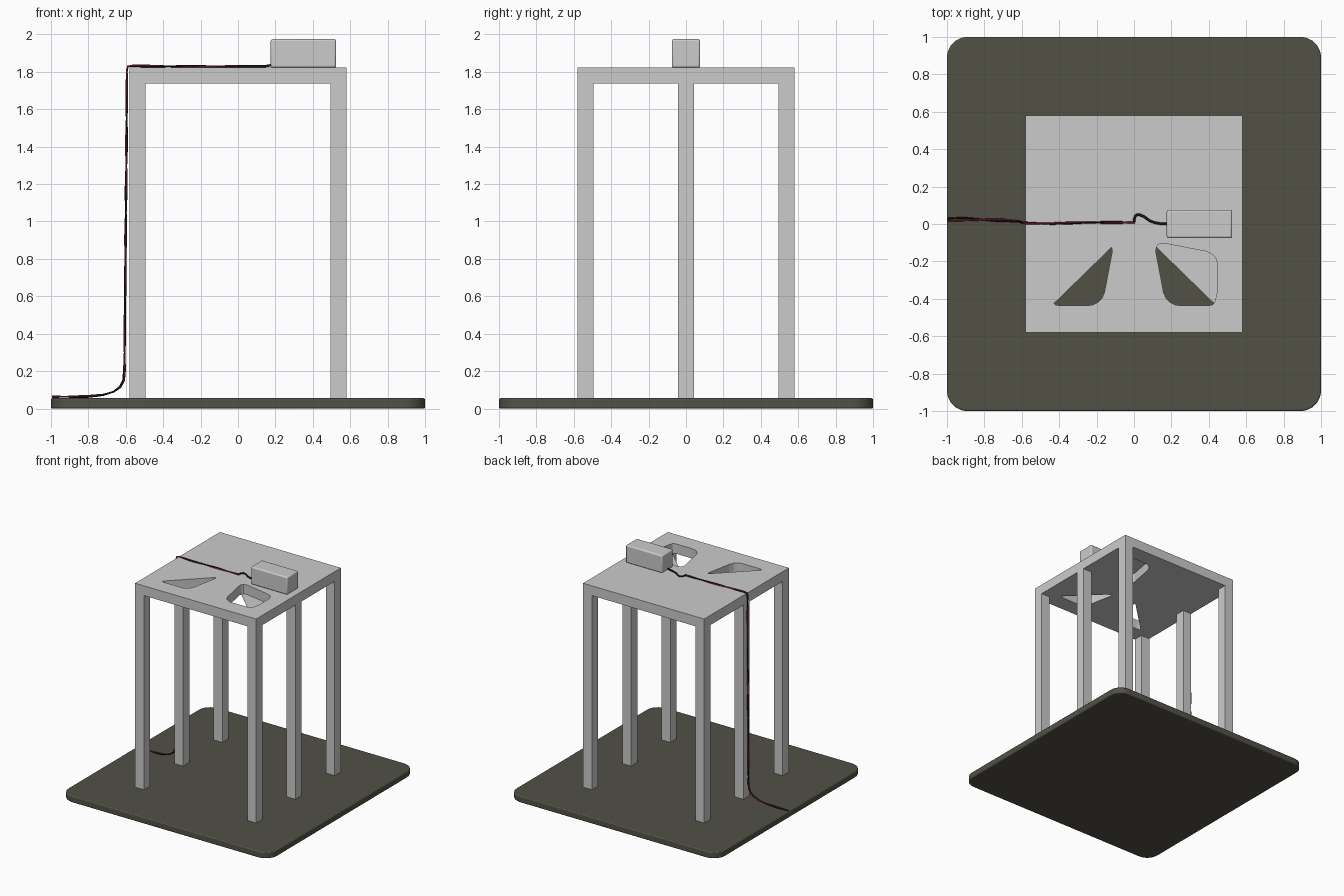
import bpy, bmesh, math
from mathutils import Vector

if "Cube" in bpy.data.objects:
    bpy.data.objects.remove(bpy.data.objects["Cube"])


def material(name, rgb):
    m = bpy.data.materials.new(name)
    m.diffuse_color = (*rgb, 1)
    m.use_nodes = True
    m.node_tree.nodes["Principled BSDF"].inputs["Base Color"].default_value = m.diffuse_color
    return m


def add_object(name, bm, mat=None):
    me = bpy.data.meshes.new(name)
    bmesh.ops.recalc_face_normals(bm, faces=bm.faces)
    bm.to_mesh(me)
    bm.free()
    ob = bpy.data.objects.new(name, me)
    bpy.context.collection.objects.link(ob)
    if mat:
        me.materials.append(mat)
    return ob


def box(name, lo, hi, mat=None):
    bm = bmesh.new()
    bmesh.ops.create_cube(bm, size=1)
    for v in bm.verts:
        v.co = [l + (c + 0.5) * (h - l) for l, h, c in zip(lo, hi, v.co)]
    return add_object(name, bm, mat)


def prism(name, outline, z0, z1, mat=None):
    bm = bmesh.new()
    face = bm.faces.new([bm.verts.new((x, y, z0)) for x, y in outline])
    geom = bmesh.ops.extrude_face_region(bm, geom=[face])["geom"]
    bmesh.ops.translate(bm, vec=(0, 0, z1 - z0),
                        verts=[g for g in geom if isinstance(g, bmesh.types.BMVert)])
    return add_object(name, bm, mat)


def soften(ob, width, segments):
    b = ob.modifiers.new("bevel", 'BEVEL')
    b.width, b.segments, b.limit_method, b.angle_limit = width, segments, 'ANGLE', math.radians(40)
    bpy.ops.object.select_all(action='DESELECT')
    ob.select_set(True)
    bpy.context.view_layer.objects.active = ob
    bpy.ops.object.shade_smooth_by_angle(angle=math.radians(35))


def cut(target, cutter):
    m = target.modifiers.new("cut", 'BOOLEAN')
    m.operation, m.solver, m.object = 'DIFFERENCE', 'EXACT', cutter
    cutter.hide_render = True
    cutter.hide_viewport = True


olive = material("dark_olive", (0.085, 0.083, 0.062))
red = material("red_wire", (0.3, 0.02, 0.045))
black = material("black_wire", (0.01, 0.01, 0.01))

# Rounded floor mat
R, corner = 1.0, 0.11
outline = []
for q in range(4):
    sx, sy = ((1, 1), (-1, 1), (-1, -1), (1, -1))[q]
    for i in range(9):
        a = math.pi / 2 * (q + i / 8)
        outline.append((sx * (R - corner) + corner * math.cos(a),
                        sy * (R - corner) + corner * math.sin(a)))
base = prism("floor_mat", outline, 0, 0.055, olive)
soften(base, 0.008, 3)

# Table top with cut-outs
H, LEG, Z0, Z1, FLOOR = 0.58, 0.085, 1.737, 1.822, 0.054
top = box("table_top", (-H, -H, Z0), (H, H, Z1))
lower = [(.12, -.125), (.116, -.145), (.158, -.366), (.173, -.4), (.195, -.42),
         (.222, -.433), (.249, -.436), (.395, -.436), (.418, -.433), (.428, -.425)]
full = lower + [(.436, -.4), (.447, -.35), (.447, -.217), (.438, -.185), (.42, -.163),
                (.388, -.147), (.165, -.104), (.147, -.104), (.13, -.11)]
cut(top, prism("left_hole_cutter", [(-x, y) for x, y in lower], Z0 - .1, Z1 + .1))
cut(top, prism("right_hole_cutter", lower, Z0 - .1, Z0 + .04))
cut(top, prism("right_recess_cutter", full, Z0 + .003, Z1 + .1))
cut(top, prism("back_pocket_cutter", [(x, -y) for x, y in lower], Z0 - .1, Z1 - .003))

# Six legs: corners plus the middle of each side
c = H - LEG / 2
for sx, side in ((-1, "left"), (1, "right")):
    for y, place in ((-c, "front"), (0, "middle"), (c, "back")):
        h = LEG / 2
        box(f"{place}_{side}_leg", (sx * c - h, y - h, FLOOR), (sx * c + h, y + h, Z0))

# Box on the table
soften(box("power_box", (.175, -.076, Z1), (.525, .076, 1.975)), 0.011, 3)


def wire(name, points, radius, mat, kind='POLY'):
    cu = bpy.data.curves.new(name, 'CURVE')
    cu.dimensions = '3D'
    cu.bevel_depth, cu.bevel_resolution, cu.use_fill_caps = radius, 2, True
    cu.resolution_u = 6
    s = cu.splines.new(kind)
    pts = s.bezier_points if kind == 'BEZIER' else s.points
    pts.add(len(points) - 1)
    for p, co in zip(pts, points):
        if kind == 'BEZIER':
            p.co = co
            p.handle_left_type = p.handle_right_type = 'AUTO'
        else:
            p.co = (*co, 1)
    cu.materials.append(mat)
    ob = bpy.data.objects.new(name, cu)
    bpy.context.collection.objects.link(ob)


# Black lead leaving the box
wire("box_lead", [(.18, 0, 1.836), (.14, .002, 1.83), (.09, .015, 1.829), (.045, .043, 1.829),
                  (.015, .049, 1.829), (.003, .03, 1.829), (0, .008, 1.829)],
     0.0065, black, 'BEZIER')

# Loosely twisted pair running over the edge and down to the mat
path = [Vector(p) for p in [
    (.005, .008, 1.829), (-.25, .008, 1.829), (-.45, .002, 1.83), (-.56, .005, 1.833),
    (-.588, .006, 1.829), (-.594, .006, 1.81), (-.596, .007, 1.4), (-.603, .01, .7),
    (-.607, .013, .2), (-.612, .014, .15), (-.63, .016, .115), (-.665, .018, .09),
    (-.72, .02, .073), (-.8, .023, .065), (-.9, .026, .063), (-.995, .024, .063)]]
samples = []
for a, b in zip(path, path[1:]):
    n = max(1, round((b - a).length / .02))
    samples += [(a.lerp(b, i / n), (b - a).normalized()) for i in range(n)]
samples.append((path[-1], (path[-1] - path[-2]).normalized()))
for name, mat, phase in (("red_lead", red, 0), ("black_lead", black, math.pi)):
    pts, length, last = [], 0, samples[0][0]
    for p, t in samples:
        length += (p - last).length
        last = p
        a = phase + math.pi / 2 + length * 2 * math.pi / .5
        spread = .003 + .004 * max(0, min(1, (-p.x - .6) / .2))
        side = Vector((0, 1, 0))
        normal = side.cross(t).normalized()
        pts.append(p + side * math.cos(a) * spread + normal * math.sin(a) * .003)
    wire(name, pts, 0.0045, mat)
